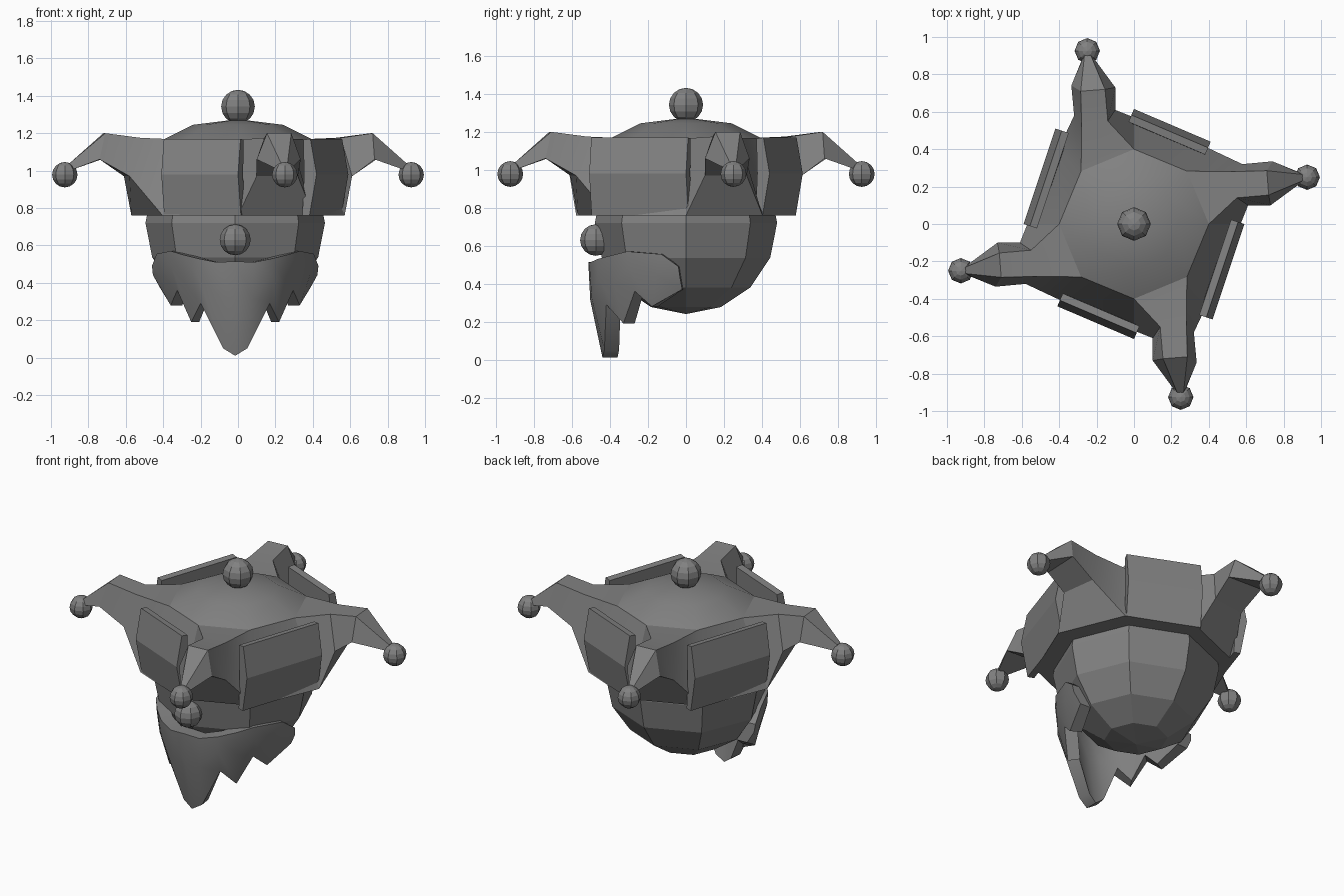
import bpy, bmesh, math
from mathutils import Vector, Matrix

if "Cube" in bpy.data.objects:
    bpy.data.objects.remove(bpy.data.objects["Cube"], do_unlink=True)

grey = bpy.data.materials.new("mid_grey")
grey.use_nodes = True
grey.diffuse_color = (0.22, 0.22, 0.22, 1)
grey.node_tree.nodes["Principled BSDF"].inputs["Base Color"].default_value = (0.22, 0.22, 0.22, 1)


def finish(name, bm, smooth=None):
    bmesh.ops.recalc_face_normals(bm, faces=bm.faces)
    mesh = bpy.data.meshes.new(name)
    bm.to_mesh(mesh)
    bm.free()
    obj = bpy.data.objects.new(name, mesh)
    bpy.context.collection.objects.link(obj)
    mesh.materials.append(grey)
    if smooth:
        bpy.ops.object.select_all(action='DESELECT')
        obj.select_set(True)
        bpy.context.view_layer.objects.active = obj
        bpy.ops.object.shade_smooth_by_angle(angle=math.radians(smooth))
    return obj


def ball(name, centre, radius):
    bm = bmesh.new()
    bmesh.ops.create_uvsphere(bm, u_segments=8, v_segments=8, radius=radius,
                              matrix=Matrix.Translation(centre))
    return finish(name, bm)


def loft(bm, rings, closed=True):
    """Bridge equal-sized vertex rings with quads."""
    for a, b in zip(rings, rings[1:]):
        n = len(a)
        for i in range(n if closed else n - 1):
            j = (i + 1) % n
            bm.faces.new((a[i], a[j], b[j], b[i]))


MID = -0.015  # face centre line

# Head, nose and top bobble
ball("head", (MID, 0, 0.72), 0.48)
ball("nose", (MID, -0.475, 0.63), 0.083)
ball("top_bobble", (0, 0, 1.342), 0.09)

# Hat: eight-sided crown with four drooping horns growing from alternate sides
bm = bmesh.new()
rings = []
for r, z in ((0.57, 0.76), (0.4, 1.165), (0.24, 1.245)):
    rings.append([bm.verts.new((r * math.cos(k * math.pi / 4), r * math.sin(k * math.pi / 4), z))
                  for k in range(8)])
bm.faces.new(rings[0])
loft(bm, rings[1:])
top = bm.verts.new((0, 0, 1.275))
for k in range(8):
    bm.faces.new((rings[2][k], rings[2][(k + 1) % 8], top))

# Horn sections: bottom left, bottom right, top right, top left
sections = [
    [(0.10, -0.61, 0.97), (0.32, -0.58, 0.97), (0.28, -0.52, 1.175), (0.14, -0.55, 1.175)],
    [(0.10, -0.73, 1.06), (0.335, -0.74, 1.06), (0.285, -0.71, 1.2), (0.155, -0.72, 1.2)],
    [(0.225, -0.90, 1.0), (0.27, -0.90, 1.0), (0.265, -0.90, 1.04), (0.23, -0.90, 1.04)],
]
for q in range(4):
    turn = Matrix.Rotation(q * math.pi / 2, 3, 'Z')
    a, b = (6 + 2 * q) % 8, (7 + 2 * q) % 8
    horn = [[rings[0][a], rings[0][b], rings[1][b], rings[1][a]]]
    horn += [[bm.verts.new(turn @ Vector(p)) for p in s] for s in sections]
    loft(bm, horn)
    bm.faces.new(horn[-1])
    # Plain wall beside the horn
    c = (b + 1) % 8
    bm.faces.new((rings[0][b], rings[0][c], rings[1][c], rings[1][b]))
    ball("horn_bell_%d" % (q + 1), turn @ Vector((0.25, -0.926, 0.978)), 0.068)
finish("jester_hat", bm, 25)

# Turned-up flaps between the horns: bent slabs, the front and side pairs differ
flap_ends = [((0, -0.615), (-0.41, -0.44)), ((0.59, 0), (0.42, -0.51))]
for q in range(4):
    near, far = (Vector((*p, 0)) for p in flap_ends[q % 2])
    along = (far - near).normalized()
    out = Vector((along.y, -along.x, 0))
    if out.dot(near) < 0:
        out = -out
    turn = Matrix.Rotation(math.pi * (q // 2), 3, 'Z')
    bm = bmesh.new()
    ends = []
    for p in (near, far):
        outline = [(-0.04, 0.76), (0, 0.98), (-0.035, 1.17), (-0.075, 1.165), (-0.07, 0.98), (-0.08, 0.76)]
        ends.append([bm.verts.new(turn @ (p + out * d + Vector((0, 0, z)))) for d, z in outline])
    loft(bm, ends)
    for e in ends:
        bm.faces.new(e)
    finish("hat_flap_%d" % (q + 1), bm)

# Beard: a thick jagged shell, one half listed and mirrored
upper = [(0, -0.515, 0.515), (0.1, -0.51, 0.51), (0.2, -0.465, 0.53), (0.28, -0.39, 0.55),
         (0.345, -0.31, 0.57), (0.42, -0.13, 0.555), (0.445, -0.04, 0.49)]
lower = [(0, -0.44, 0.01), (0.065, -0.43, 0.05), (0.185, -0.42, 0.29), (0.235, -0.33, 0.19),
         (0.31, -0.27, 0.36), (0.345, -0.18, 0.28), (0.4, -0.02, 0.37)]
middle = []
for u, l in zip(upper, lower):
    m = Vector(u).lerp(Vector(l), 0.4)
    middle.append((m.x * 1.03, m.y * 1.04, m.z))


def mirrored(row):
    return [(-x, y, z) for x, y, z in row[:0:-1]] + row


bm = bmesh.new()
loops = []
for row, scale in ((upper, 1), (middle, 1), (lower, 1), (lower, 0.82), (middle, 0.82), (upper, 0.84)):
    loops.append([bm.verts.new((MID + x * scale, y * scale, z)) for x, y, z in mirrored(row)])
loft(bm, loops + loops[:1], closed=False)
for end in (0, -1):
    bm.faces.new([loop[end] for loop in loops])
finish("beard", bm, 35)
